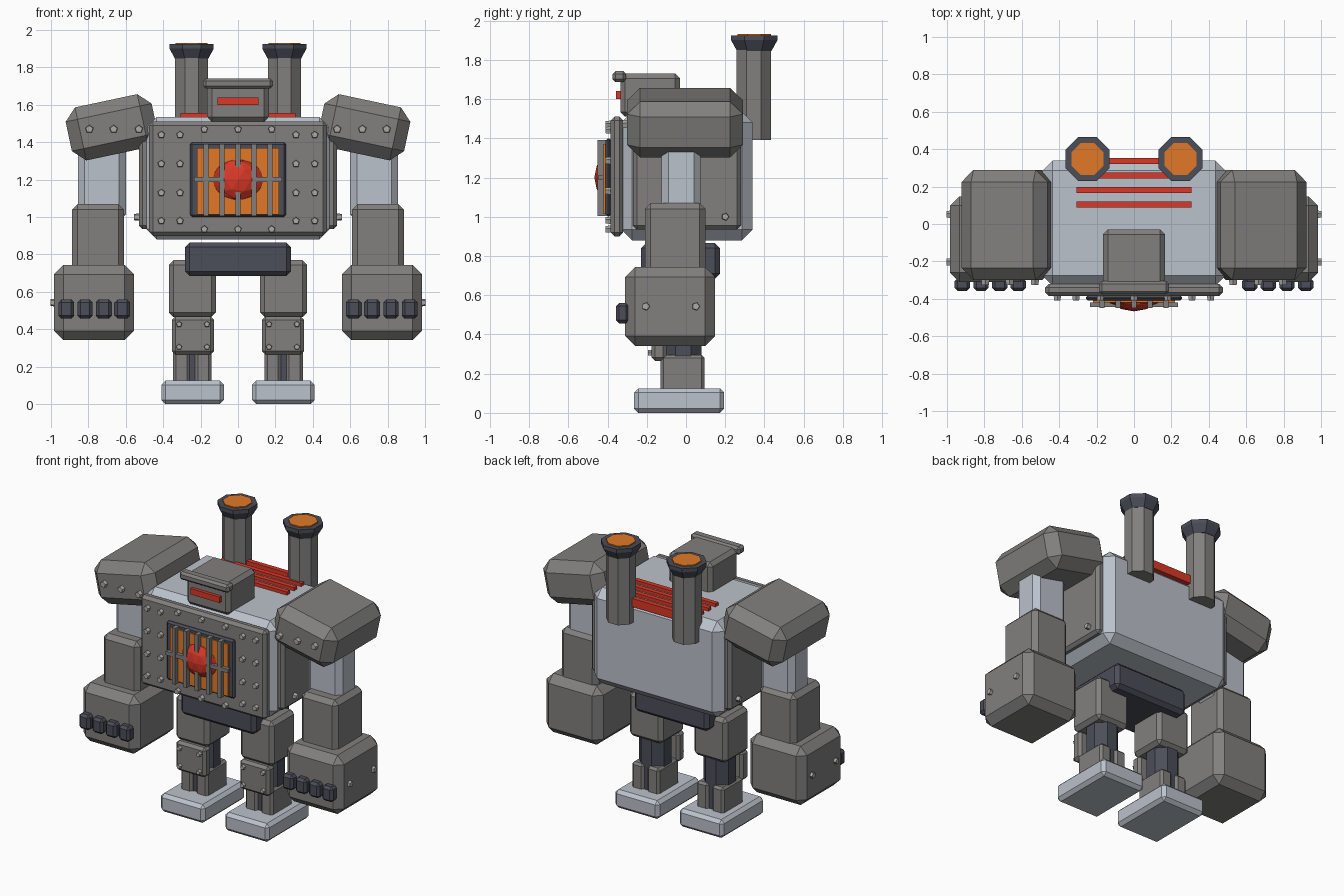
import bpy, bmesh, math
from mathutils import Matrix, Vector

if "Cube" in bpy.data.objects:
    bpy.data.objects.remove(bpy.data.objects["Cube"])


def material(name, rgb):
    m = bpy.data.materials.new(name)
    m.diffuse_color = (*rgb, 1)
    m.use_nodes = True
    m.node_tree.nodes["Principled BSDF"].inputs["Base Color"].default_value = m.diffuse_color
    return m


IRON = material("iron", (0.22, 0.215, 0.21))
STEEL = material("steel", (0.50, 0.54, 0.60))
DARK = material("dark_iron", (0.07, 0.075, 0.10))
BOLT = material("bolt", (0.42, 0.41, 0.39))
ORANGE = material("ember_orange", (0.75, 0.19, 0.02))
RED = material("glow_red", (0.70, 0.04, 0.02))
DEEP = material("deep_red", (0.45, 0.03, 0.015))


def finish(bm, name, mat):
    me = bpy.data.meshes.new(name)
    bm.to_mesh(me)
    bm.free()
    me.materials.append(mat)
    ob = bpy.data.objects.new(name, me)
    bpy.context.collection.objects.link(ob)
    return ob


def box(name, x, y, z, mat=IRON, bevel=0.0, tilt=0.0):
    """Chamfered box from (min, max) ranges, tilted about the y axis."""
    lo, hi = zip(*(sorted(r) for r in (x, y, z)))
    size = Vector(hi) - Vector(lo)
    bm = bmesh.new()
    bmesh.ops.create_cube(bm, size=1)
    bmesh.ops.scale(bm, vec=size, verts=bm.verts)
    if bevel:
        bmesh.ops.bevel(bm, geom=bm.edges[:], offset=bevel, segments=1,
                        affect='EDGES', profile=0.5)
    bm.transform(Matrix.Translation((Vector(lo) + Vector(hi)) / 2)
                 @ Matrix.Rotation(tilt, 4, 'Y'))
    return finish(bm, name, mat)


def prism(name, x, y, z0, z1, r0, r1, mat=IRON, sides=8):
    """Upright octagonal prism or cone with flats facing the axes."""
    bm = bmesh.new()
    k = 1 / math.cos(math.pi / sides)
    bmesh.ops.create_cone(bm, cap_ends=True, segments=sides, radius1=r0 * k,
                          radius2=r1 * k, depth=z1 - z0)
    bm.transform(Matrix.Translation((x, y, (z0 + z1) / 2))
                 @ Matrix.Rotation(math.pi / sides, 4, 'Z'))
    return finish(bm, name, mat)


def rivets(name, points, axis, r=0.022, depth=0.04):
    """Group of small five-sided studs along the given axis."""
    turn = Vector((0, 0, 1)).rotation_difference(Vector(axis)).to_matrix().to_4x4()
    bm = bmesh.new()
    for p in points:
        bmesh.ops.create_cone(bm, cap_ends=True, segments=5, radius1=r,
                              radius2=r * 0.8, depth=depth,
                              matrix=Matrix.Translation(p) @ turn)
    return finish(bm, name, BOLT)


def ball(name, centre, radii, mat, sub):
    bm = bmesh.new()
    bmesh.ops.create_icosphere(bm, subdivisions=sub, radius=1)
    bm.transform(Matrix.Translation(centre) @ Matrix.Diagonal((*radii, 1)))
    return finish(bm, name, mat)


# Torso and riveted front plate
box("torso", (-0.49, 0.49), (-0.33, 0.34), (0.88, 1.535), STEEL, 0.055)
box("front_plate", (-0.475, 0.475), (-0.385, -0.32), (0.90, 1.51), IRON, 0.02)
pts = [(s * x, -0.39, z) for s in (-1, 1) for x in (0.31, 0.41)
       for z in (0.98, 1.13, 1.285, 1.44)]
pts += [(x, -0.39, z) for x in (-0.18, 0, 0.18) for z in (0.935, 1.47)]
rivets("front_plate_rivets", pts, (0, -1, 0))

# Furnace window with grille
box("furnace_frame", (-0.257, 0.257), (-0.41, -0.38), (1.0, 1.40), DARK, 0.012)
box("furnace_fire", (-0.22, 0.22), (-0.42, -0.40), (1.015, 1.37), ORANGE)
for i in range(5):
    bx = (i - 2) * 0.086
    box("grille_bar", (bx - 0.013, bx + 0.013), (-0.45, -0.405), (1.005, 1.39))
box("grille_crossbar", (-0.235, 0.235), (-0.445, -0.42), (1.187, 1.213))
ball("furnace_glow", (0, -0.40, 1.2), (0.15, 0.045, 0.12), DEEP, 3)
ball("furnace_core", (0, -0.40, 1.2), (0.12, 0.067, 0.115), RED, 2)

# Head
box("head", (-0.165, 0.165), (-0.335, -0.03), (1.51, 1.73), IRON, 0.025)
box("brow", (-0.187, 0.187), (-0.375, -0.305), (1.687, 1.742), IRON, 0.015)
box("eye_slit", (-0.11, 0.11), (-0.357, -0.32), (1.60, 1.64), RED)

# Glowing vents on the torso top
for vy in (0.105, 0.182, 0.259, 0.336):
    box("top_vent", (-0.307, 0.307), (vy - 0.016, vy + 0.016), (1.50, 1.557), RED)

# Pelvis
box("pelvis", (-0.283, 0.283), (-0.23, 0.173), (0.685, 0.865), DARK, 0.025)

for s in (-1, 1):
    def mx(a, b):
        return (s * a, s * b)

    # Smokestack
    sx = s * 0.248
    prism("stack_pipe", sx, 0.345, 1.39, 1.87, 0.088, 0.088)
    prism("stack_flare", sx, 0.348, 1.845, 1.90, 0.088, 0.118, DARK)
    prism("stack_rim", sx, 0.348, 1.90, 1.925, 0.118, 0.118, DARK)
    prism("stack_ember", sx, 0.348, 1.91, 1.932, 0.086, 0.086, ORANGE)

    # Torso side plate
    box("side_plate", mx(0.47, 0.53), (-0.27, 0.28), (0.935, 1.48), IRON, 0.02)
    rivets("side_rivets", [(s * 0.535, y, z) for y in (-0.15, 0.2)
                           for z in (1.0, 1.4)], (s, 0, 0))

    # Shoulder
    box("shoulder", mx(0.44, 0.91), (-0.30, 0.29), (1.335, 1.625), IRON, 0.065,
        s * math.radians(12))
    rivets("shoulder_rivets", [(s * x, -0.305, 1.47) for x in (0.53, 0.665, 0.795)],
           (0, -1, 0), 0.025)

    # Arm
    box("upper_arm", mx(0.60, 0.855), (-0.125, 0.075), (0.98, 1.48), STEEL, 0.035)
    box("forearm", mx(0.61, 0.887), (-0.21, 0.10), (0.68, 1.07), IRON, 0.03)

    # Fist
    box("fist", mx(0.556, 0.984), (-0.31, 0.148), (0.342, 0.743), IRON, 0.05)
    for i in range(4):
        kx = 0.618 + i * 0.1
        box("knuckle", mx(kx - 0.041, kx + 0.041), (-0.357, -0.29),
            (0.457, 0.56), DARK, 0.016)
    rivets("fist_rivets", [(s * 0.982, y, 0.543) for y in (-0.205, 0.05)],
           (s, 0, 0), 0.024)

    # Leg
    box("thigh", mx(0.118, 0.37), (-0.16, 0.10), (0.465, 0.77), IRON, 0.025)
    prism("shin_core", s * 0.243, -0.015, 0.10, 0.50, 0.095, 0.095, DARK)
    box("knee_plate", mx(0.128, 0.353), (-0.175, -0.10), (0.265, 0.468), IRON, 0.018)
    rivets("knee_rivets", [(s * x, -0.18, z) for x in (0.166, 0.315)
                           for z in (0.305, 0.427)], (0, -1, 0), 0.018, 0.03)
    for cx in (0.186, 0.303):
        box("ankle_block", mx(cx - 0.044, cx + 0.044), (-0.13, 0.095),
            (0.10, 0.295), IRON, 0.015)
    box("foot", mx(0.075, 0.41), (-0.265, 0.195), (0.0, 0.125), STEEL, 0.022)
